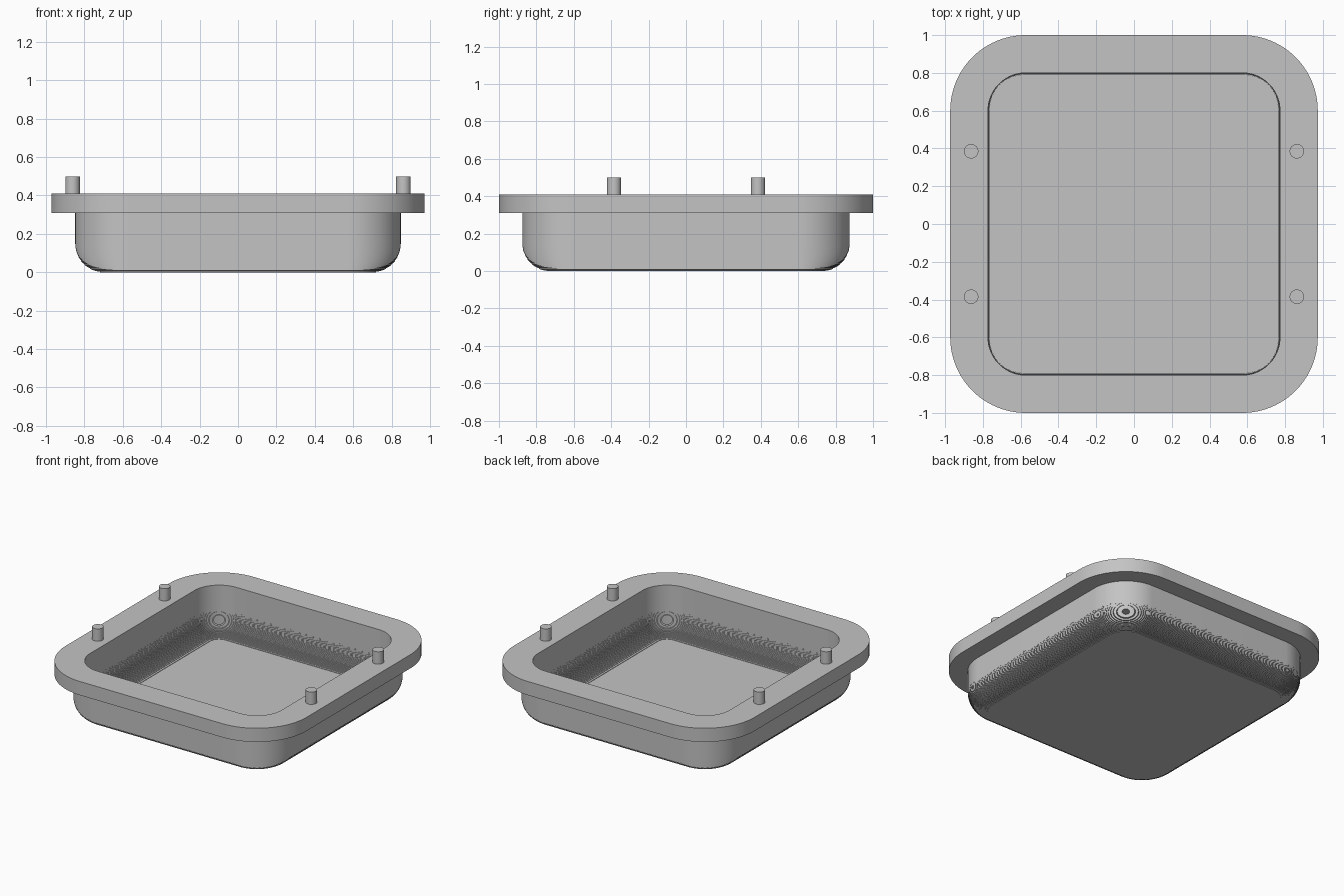
import bpy, bmesh, math

if "Cube" in bpy.data.objects:
    bpy.data.objects.remove(bpy.data.objects["Cube"])

# Corner centres shared by every outline of the tray
CORE_X, CORE_Y = 0.573, 0.60
SEGS = 24            # segments per rounded corner
STEPS = 50           # fine steps in each bottom fillet
FILLET = 0.15
WALL = 0.075
R_FLANGE, R_BODY = 0.40, 0.275
R_INNER = R_BODY - WALL
Z_LEDGE, Z_TOP, Z_PEG = 0.31, 0.41, 0.50

grey = bpy.data.materials.new("light_grey")
grey.diffuse_color = (0.55, 0.55, 0.55, 1)
grey.use_nodes = True
grey.node_tree.nodes["Principled BSDF"].inputs["Base Color"].default_value = grey.diffuse_color


def outline(radius):
    """Rounded rectangle, counter-clockwise."""
    pts = []
    for k, (sx, sy) in enumerate([(1, 1), (-1, 1), (-1, -1), (1, -1)]):
        for i in range(SEGS + 1):
            a = math.pi / 2 * (k + i / SEGS)
            pts.append((sx * CORE_X + radius * math.cos(a),
                        sy * CORE_Y + radius * math.sin(a)))
    return pts


def stepped_fillet(wall_radius, z0):
    """Stair-stepped quarter round, from the floor upward, as (radius, z)."""
    prof = []
    h = FILLET / STEPS
    for i in range(STEPS):
        d = FILLET - (i + 0.5) * h
        r = wall_radius - FILLET + math.sqrt(FILLET ** 2 - d ** 2)
        prof += [(r, z0 + i * h), (r, z0 + (i + 1) * h)]
    return prof


def finish(bm, name):
    bmesh.ops.recalc_face_normals(bm, faces=bm.faces)
    me = bpy.data.meshes.new(name)
    bm.to_mesh(me)
    bm.free()
    ob = bpy.data.objects.new(name, me)
    me.materials.append(grey)
    bpy.context.collection.objects.link(ob)
    bpy.ops.object.select_all(action='DESELECT')
    ob.select_set(True)
    bpy.context.view_layer.objects.active = ob
    bpy.ops.object.shade_smooth_by_angle(angle=math.radians(25))
    return ob


# Tray with flange: outside upward, over the rim, then down the inside
profile = stepped_fillet(R_BODY, 0.0)
profile += [(R_BODY, FILLET), (R_BODY, Z_LEDGE), (R_FLANGE, Z_LEDGE),
            (R_FLANGE, Z_TOP), (R_INNER, Z_TOP), (R_INNER, WALL + FILLET)]
profile += stepped_fillet(R_INNER, WALL)[::-1]

bm = bmesh.new()
rings = [[bm.verts.new((x, y, z)) for x, y in outline(r)] for r, z in profile]
for a, b in zip(rings, rings[1:]):
    n = len(a)
    for i in range(n):
        j = (i + 1) % n
        bm.faces.new((a[i], a[j], b[j], b[i]))
bm.faces.new(rings[0][::-1])     # underside
bm.faces.new(rings[-1])          # inner floor
finish(bm, "tray")

# Locating pegs on the two side rims
for sx, side in ((-1, "left"), (1, "right")):
    for sy, end in ((-1, "front"), (1, "back")):
        bm = bmesh.new()
        bmesh.ops.create_cone(bm, cap_ends=True, segments=32, radius1=0.038,
                              radius2=0.038, depth=Z_PEG - Z_TOP + 0.02)
        bmesh.ops.translate(bm, verts=bm.verts,
                            vec=(sx * 0.862, sy * 0.385, (Z_PEG + Z_TOP - 0.02) / 2))
        finish(bm, f"peg_{end}_{side}")
